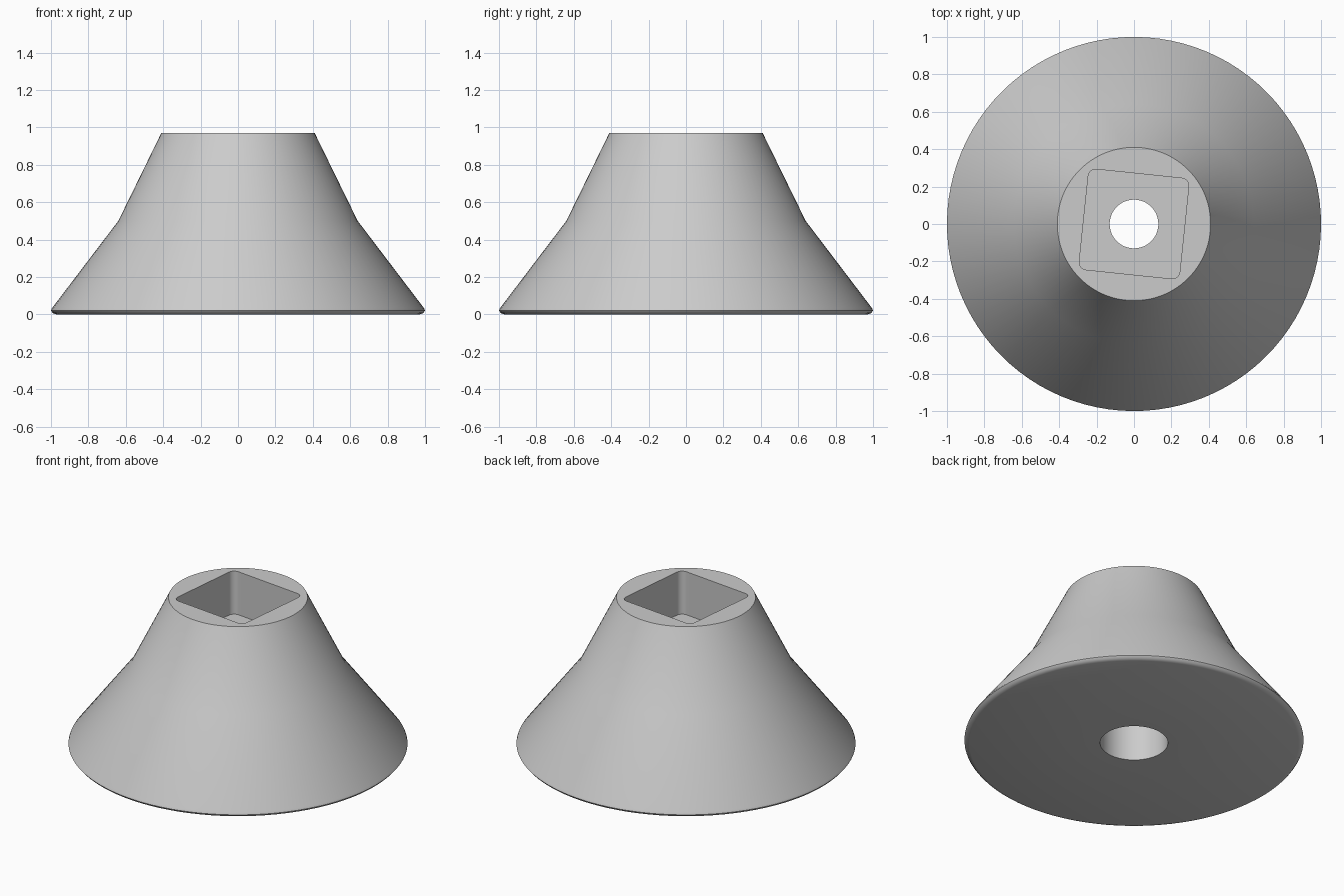
import bpy
import bmesh
from math import sin, cos, radians, pi
from mathutils import Matrix, Vector

cube = bpy.data.objects.get("Cube")
if cube:
    bpy.data.objects.remove(cube)

ARC, STRAIGHT = 8, 16            # points per pocket corner and per pocket side
PER_SIDE = ARC + STRAIGHT
COUNT = 4 * PER_SIDE
TURN = Matrix.Rotation(radians(-6), 2)


def circle(radius):
    """Round section whose points line up with the square pocket."""
    step = 2 * pi / COUNT
    angles = [pi / 4 + (i - (ARC - 1) / 2) * step for i in range(COUNT)]
    return [TURN @ Vector((radius * cos(a), radius * sin(a))) for a in angles]


def rounded_square(half, corner):
    """Square section with rounded corners and evenly divided sides."""
    arcs = []
    for k in range(4):
        spin = Matrix.Rotation(k * pi / 2, 2)
        centre = Vector((half - corner, half - corner))
        arcs.append([spin @ (centre + corner * Vector((cos(a), sin(a))))
                     for a in (j / (ARC - 1) * pi / 2 for j in range(ARC))])
    points = []
    for k, arc in enumerate(arcs):
        points += arc
        following = arcs[(k + 1) % 4][0]
        points += [arc[-1].lerp(following, (s + 1) / (STRAIGHT + 1))
                   for s in range(STRAIGHT)]
    return [TURN @ p for p in points]


pocket = rounded_square(0.27, 0.04)

# Closed skin: underside, rim, flared body, top, pocket, bore, counterbore
sections = [
    (circle(0.2), 0), (circle(0.97), 0), (circle(0.99), 0.007),
    (circle(1.0), 0.02), (circle(0.995), 0.033),
    (circle(0.64), 0.5), (circle(0.41), 0.97),
    (pocket, 0.97), (pocket, 0.69),
    (circle(0.13), 0.69), (circle(0.13), 0.35), (circle(0.2), 0.35),
]

bm = bmesh.new()
rings = [[bm.verts.new((p.x, p.y, z)) for p in outline] for outline, z in sections]
for lower, upper in zip(rings, rings[1:] + rings[:1]):
    for i in range(COUNT):
        j = (i + 1) % COUNT
        bm.faces.new((lower[i], lower[j], upper[j], upper[i]))
bmesh.ops.recalc_face_normals(bm, faces=bm.faces)

mesh = bpy.data.meshes.new("flared_cone_body")
bm.to_mesh(mesh)
bm.free()
body = bpy.data.objects.new("flared_cone_body", mesh)
bpy.context.collection.objects.link(body)

# Plain grey material
grey = bpy.data.materials.new("light_grey")
grey.use_nodes = True
colour = (0.6, 0.6, 0.6, 1)
grey.diffuse_color = colour
grey.node_tree.nodes["Principled BSDF"].inputs["Base Color"].default_value = colour
mesh.materials.append(grey)

# Smooth walls with crisp edges
bpy.ops.object.select_all(action="DESELECT")
body.select_set(True)
bpy.context.view_layer.objects.active = body
bpy.ops.object.shade_smooth_by_angle(angle=radians(36))
